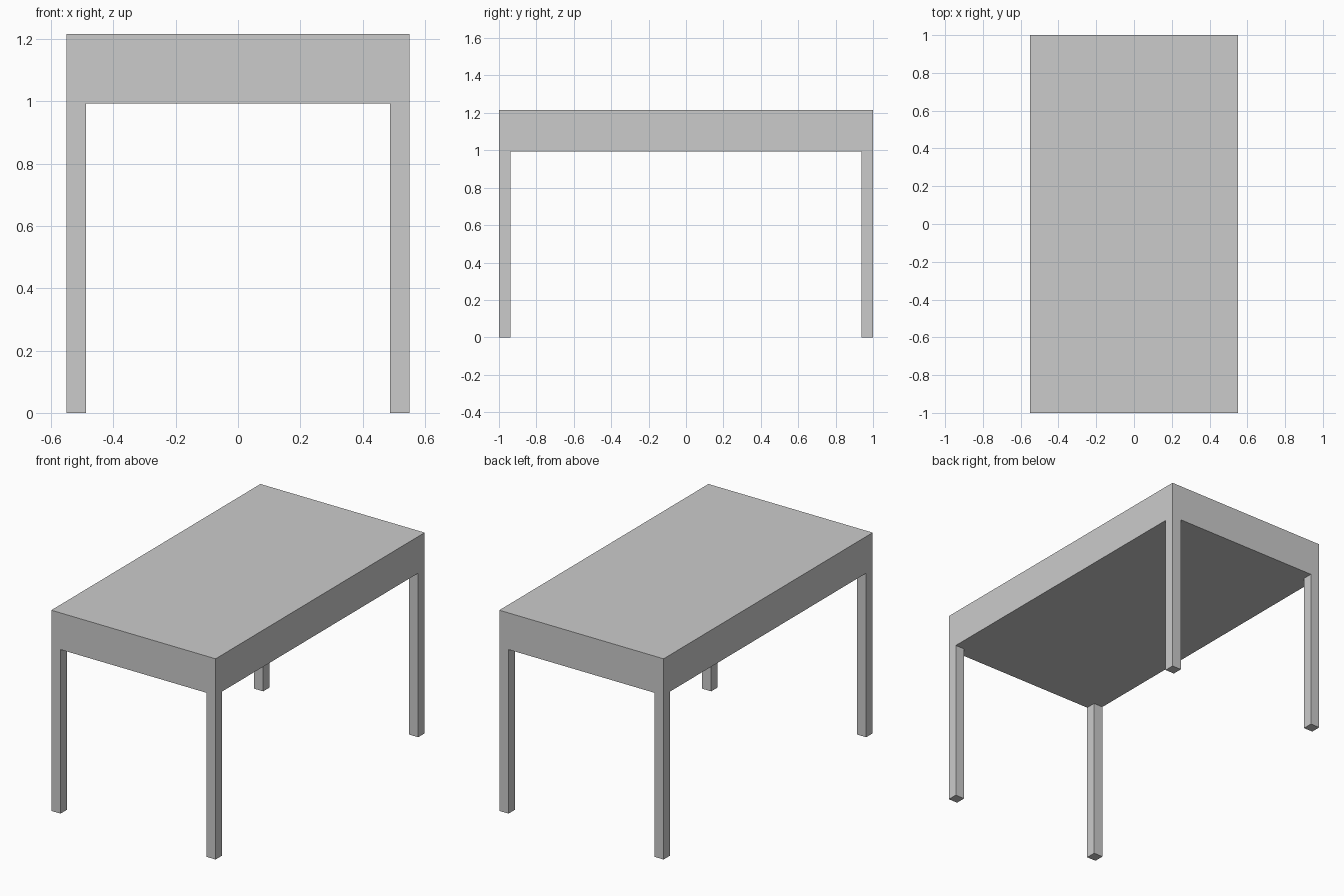
import bpy

if "Cube" in bpy.data.objects:
    bpy.data.objects.remove(bpy.data.objects["Cube"])

WIDTH, LENGTH, HEIGHT = 1.10, 2.0, 1.215
UNDERSIDE = 0.993
LEG = 0.062


def box(name, centre, size):
    bpy.ops.mesh.primitive_cube_add(size=1, location=centre)
    obj = bpy.context.object
    obj.name = name
    obj.scale = size
    bpy.ops.object.transform_apply(location=False, rotation=False, scale=True)
    return obj


# Thick solid tabletop
box("tabletop", (0, 0, (HEIGHT + UNDERSIDE) / 2),
    (WIDTH, LENGTH, HEIGHT - UNDERSIDE))

# Four square legs flush with the corners
for y_name, sy in (("front", -1), ("back", 1)):
    for x_name, sx in (("left", -1), ("right", 1)):
        box(f"{y_name}_{x_name}_leg",
            (sx * (WIDTH - LEG) / 2, sy * (LENGTH - LEG) / 2, UNDERSIDE / 2),
            (LEG, LEG, UNDERSIDE))
